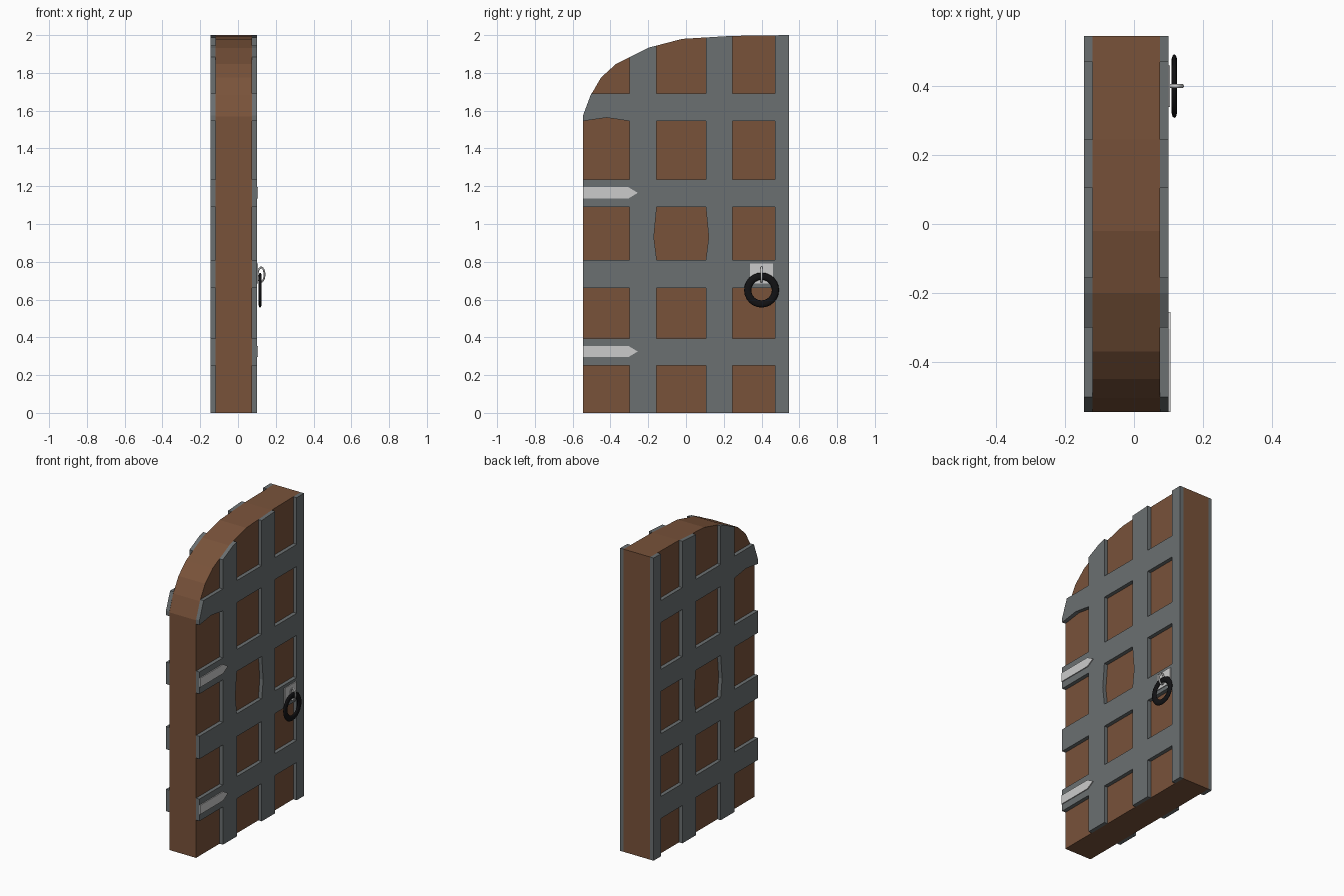
import bpy, bmesh
from math import sin, cos, tau

if "Cube" in bpy.data.objects:
    bpy.data.objects.remove(bpy.data.objects["Cube"])


def material(name, rgb):
    m = bpy.data.materials.new(name)
    m.diffuse_color = (*rgb, 1)
    m.use_nodes = True
    m.node_tree.nodes["Principled BSDF"].inputs["Base Color"].default_value = m.diffuse_color
    return m


WOOD = material("wood", (0.19, 0.085, 0.042))
IRON = material("dark_iron", (0.145, 0.16, 0.165))
STEEL = material("pale_steel", (0.6, 0.6, 0.6))
BLACK = material("black_iron", (0.006, 0.006, 0.007))


def finish(bm, name, mat):
    bmesh.ops.recalc_face_normals(bm, faces=bm.faces)
    me = bpy.data.meshes.new(name)
    bm.to_mesh(me)
    bm.free()
    me.materials.append(mat)
    ob = bpy.data.objects.new(name, me)
    bpy.context.collection.objects.link(ob)
    return ob


def thicken(bm, depth):
    """Extrude all flat faces along x, keeping the originals as the back."""
    res = bmesh.ops.extrude_face_region(bm, geom=bm.faces[:], use_keep_orig=True)
    moved = [v for v in res["geom"] if isinstance(v, bmesh.types.BMVert)]
    bmesh.ops.translate(bm, verts=moved, vec=(depth, 0, 0))


def plate(name, outline, x0, x1, mat):
    bm = bmesh.new()
    bm.faces.new([bm.verts.new((x0, y, z)) for y, z in outline])
    thicken(bm, x1 - x0)
    return finish(bm, name, mat)


# Wooden leaf with a half-arched top
ARCH = [(-.545, 1.57), (-.505, 1.68), (-.45, 1.775), (-.37, 1.848), (-.2, 1.933),
        (-.02, 1.98), (.245, 1.996), (.545, 2.0)]
plate("door_leaf", [(.545, 0), (-.545, 0)] + ARCH, -.12, .075, WOOD)


def arch_z(y):
    for (y0, z0), (y1, z1) in zip(ARCH, ARCH[1:]):
        if y <= y1:
            return z0 + (z1 - z0) * (y - y0) / (y1 - y0)
    return 2.0


# Iron lattice: a grid of cells with the window cells left out
YS = [-.545, -.42, -.30, -.2, -.155, .105, .245, .47, .545]
ZS = [0, .25, .395, .66, .81, .93, 1.09, 1.235, 1.545, 1.575, 1.69, 2]
BAR_COLS = {2, 3, 5, 7}
BAR_ROWS = {1, 3, 6, 8, 9}


def lattice_point(i, j):
    y, z = YS[i], ZS[j]
    if j == len(ZS) - 1:
        z = arch_z(y)
    if i == 0 and j == 10:
        y = -.502                      # follows the arch
    if i == 1 and j == 8:
        z = 1.563                      # bent lower edge of the top bar
    if j == 5:
        y += {4: -.015, 5: .015}.get(i, 0)   # bulged centre window
    return y, z


def lattice(name, x0, x1):
    bm = bmesh.new()
    grid = {}

    def vert(i, j):
        if (i, j) not in grid:
            grid[i, j] = bm.verts.new((x0, *lattice_point(i, j)))
        return grid[i, j]

    for i in range(len(YS) - 1):
        for j in range(len(ZS) - 1):
            if i in BAR_COLS or j in BAR_ROWS:
                bm.faces.new([vert(i, j), vert(i + 1, j), vert(i + 1, j + 1), vert(i, j + 1)])
    thicken(bm, x1 - x0)
    return finish(bm, name, IRON)


lattice("front_lattice", .075, .10)
lattice("back_lattice", -.145, -.12)

# Pointed hinge straps
for label, z in (("lower", .325), ("upper", 1.165)):
    strap = [(-.545, z - .03), (-.305, z - .03), (-.255, z), (-.305, z + .03), (-.545, z + .03)]
    plate(label + "_hinge_strap", strap, .099, .106, STEEL)

# Handle plate
plate("handle_plate", [(.34, .685), (.46, .685), (.46, .79), (.34, .79)], .099, .105, STEEL)


def ring(name, centre, axis_a, axis_b, axis_n, minor, depth, mat, n=24, k=10):
    """Elliptical ring: axis_a and axis_b span its plane, axis_n is its normal."""
    bm = bmesh.new()
    rows = []
    for i in range(n):
        t = tau * i / n
        row = []
        for j in range(k):
            p = tau * j / k
            co = [0, 0, 0]
            for (idx, r), f in ((axis_a, cos(t)), (axis_b, sin(t))):
                co[idx] = (r + minor * cos(p)) * f
            co[axis_n] = depth * sin(p)
            row.append(bm.verts.new([c + d for c, d in zip(centre, co)]))
        rows.append(row)
    for i in range(n):
        a, b = rows[i], rows[(i + 1) % n]
        for j in range(k):
            q = (j + 1) % k
            bm.faces.new((a[j], b[j], b[q], a[q])).smooth = True
    return finish(bm, name, mat)


# Pull ring and the staple holding it
ring("pull_ring", (.117, .40, .65), (1, .0735), (2, .0735), 0, .019, .008, BLACK)
ring("ring_staple", (.122, .40, .732), (0, .018), (2, .038), 1, .005, .006, STEEL)
